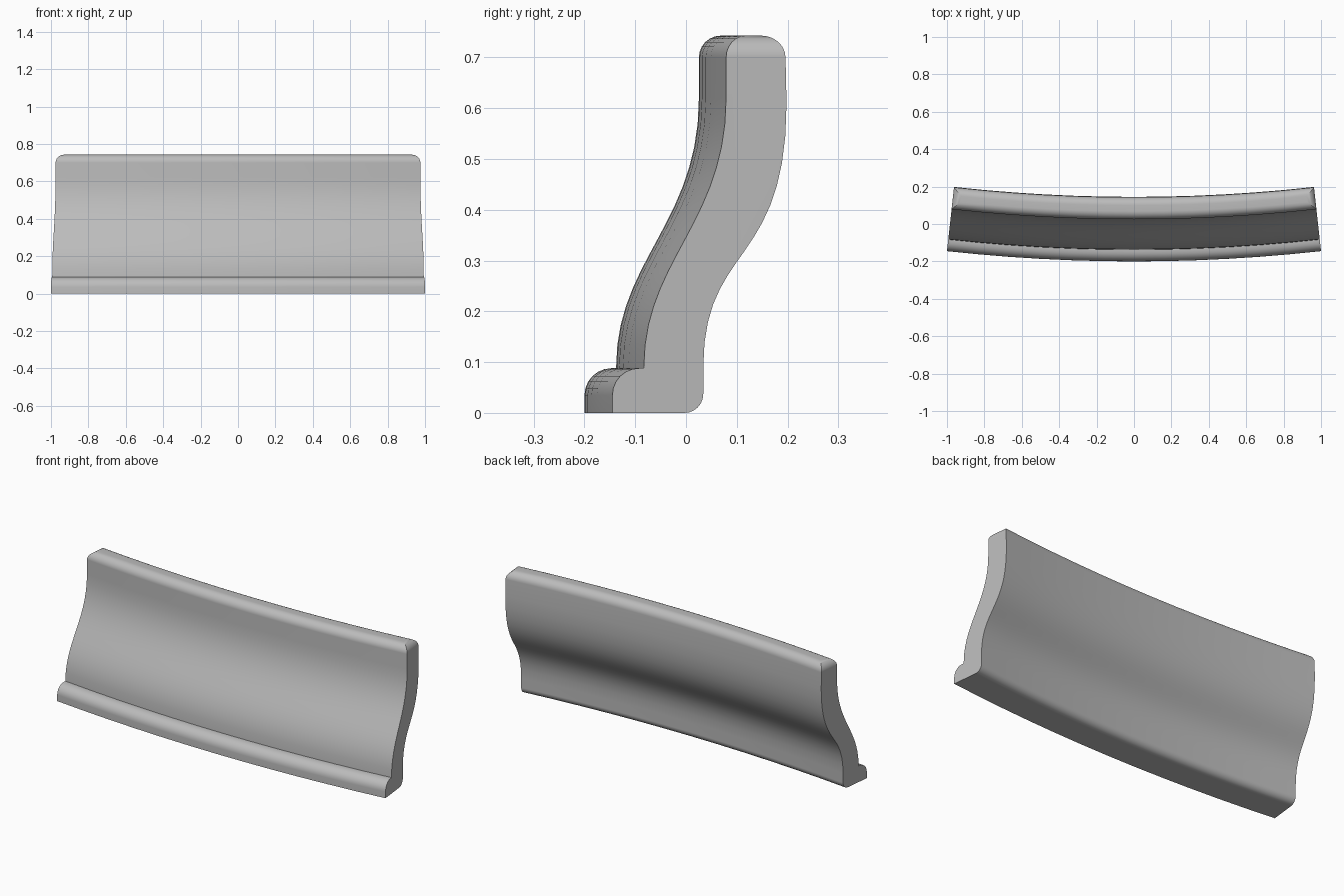
import bpy, bmesh, math
from mathutils import Vector
from mathutils.geometry import interpolate_bezier

cube = bpy.data.objects.get("Cube")
if cube:
    bpy.data.objects.remove(cube, do_unlink=True)

RADIUS = 9.12                 # plan radius of the front bottom edge
CENTRE_Y = RADIUS - 0.2       # centre of the plan arc
HALF_ANGLE = math.asin(1 / RADIUS)
TOP = 0.743
ROUND = 0.043                 # rounding of the top edges
STEPS = 6                     # segments in each rounding
SPANS = 12                    # segments along the length


def arc(cy, cz, r, start, end):
    """Points of a rounded corner, angles in degrees."""
    angles = [math.radians(start + (end - start) * i / STEPS) for i in range(STEPS + 1)]
    return [(cy + r * math.cos(a), cz + r * math.sin(a)) for a in angles]


def ogee(y0, z0, h0, h1, y1, z1):
    """S-curve that starts and ends vertical."""
    pts = interpolate_bezier(Vector((y0, z0)), Vector((y0, h0)),
                             Vector((y1, h1)), Vector((y1, z1)), 15)
    return [tuple(p) for p in pts]


# Cross-section at the end face: nosing, front ogee, rounded top, back ogee, heel
profile = [(-0.145, 0)] + arc(-0.092, 0.035, 0.053, 180, 90) + [(-0.083, 0.088)]
profile += ogee(-0.083, 0.091, 0.30, 0.375, 0.079, 0.62)
first = len(profile)
profile += arc(0.079 + ROUND, TOP - ROUND, ROUND, 180, 90)
profile += arc(0.196 - ROUND, TOP - ROUND, ROUND, 90, 0)
last = len(profile) - 1
profile += ogee(0.198, 0.61, 0.285, 0.335, 0.034, 0.09)
profile += arc(-0.003, 0.037, 0.037, 0, -90)


def place(y, z, t):
    """Sweep a section point along the arc, t from -1 to 1; top end corners are rounded."""
    r = (CENTRE_Y - y) / math.cos(HALF_ANGLE)
    rise = min(max(0, z - (TOP - ROUND)), ROUND)
    inset = ROUND - math.sqrt(ROUND ** 2 - rise ** 2)
    a = t * (HALF_ANGLE - inset / r)
    return r * math.sin(a), CENTRE_Y - r * math.cos(a), z


bm = bmesh.new()
rings = [[bm.verts.new(place(y, z, 2 * s / SPANS - 1)) for y, z in profile]
         for s in range(SPANS + 1)]
n = len(profile)

# Long surfaces
for a, b in zip(rings, rings[1:]):
    for i in range(n):
        j = (i + 1) % n
        bm.faces.new((a[i], a[j], b[j], b[i]))

# Flat ends with the rounded strips above them
for ring in (rings[0], rings[-1]):
    bm.faces.new(ring[:first + 1] + ring[last:])
    for i in range(STEPS):
        bm.faces.new((ring[first + i], ring[first + i + 1],
                      ring[last - i - 1], ring[last - i]))

bmesh.ops.recalc_face_normals(bm, faces=bm.faces)
mesh = bpy.data.meshes.new("curved_moulding")
bm.to_mesh(mesh)
bm.free()
moulding = bpy.data.objects.new("curved_moulding", mesh)
bpy.context.collection.objects.link(moulding)

# Plain grey finish
grey = bpy.data.materials.new("plain_grey")
grey.use_nodes = True
colour = (0.5, 0.5, 0.5, 1)
grey.diffuse_color = colour
grey.node_tree.nodes["Principled BSDF"].inputs["Base Color"].default_value = colour
mesh.materials.append(grey)

bpy.ops.object.select_all(action="DESELECT")
moulding.select_set(True)
bpy.context.view_layer.objects.active = moulding
bpy.ops.object.shade_smooth_by_angle(angle=math.radians(30))
weighted = moulding.modifiers.new("even_shading", "WEIGHTED_NORMAL")
weighted.keep_sharp = True
